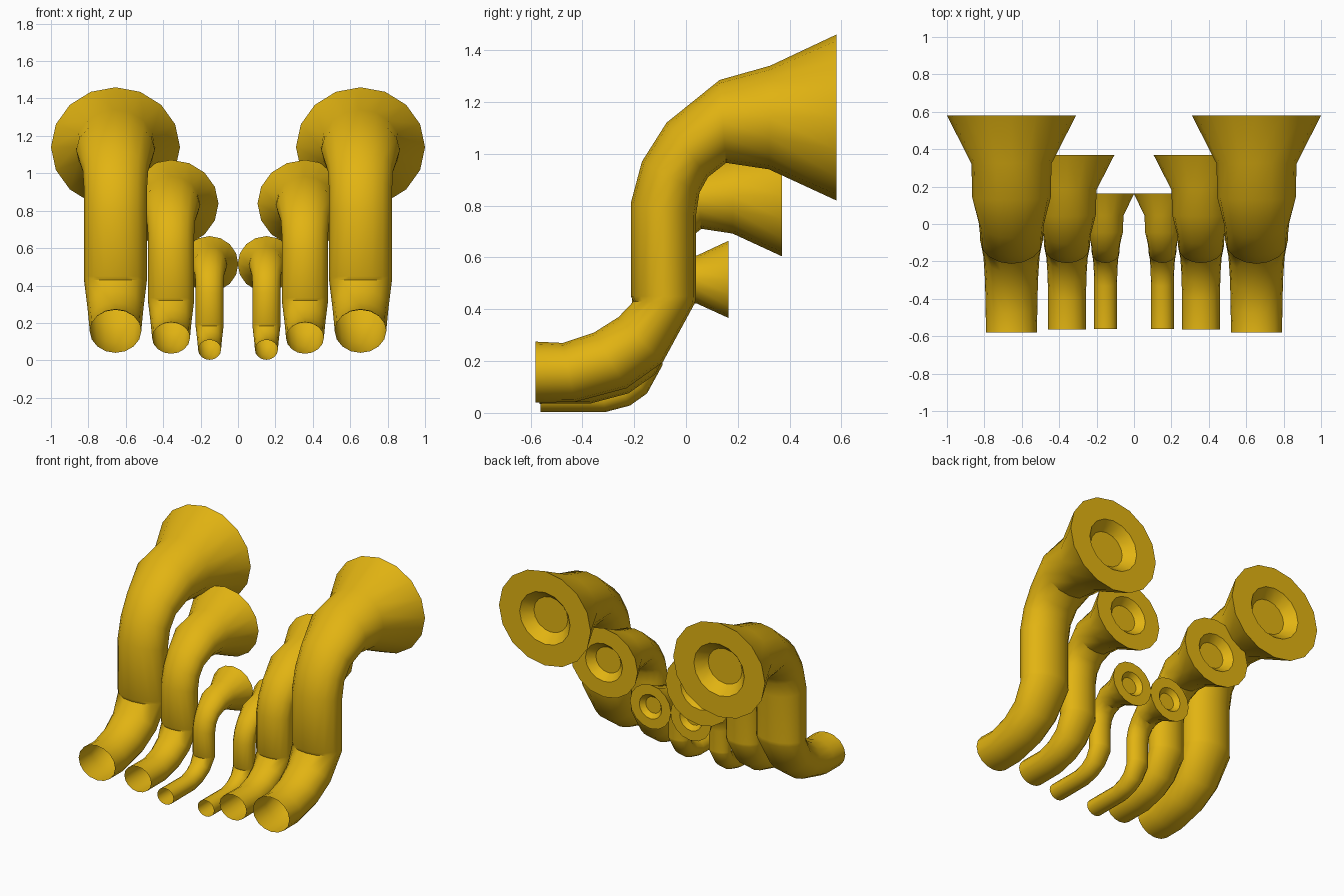
import bpy, bmesh, math
from mathutils import Vector

if "Cube" in bpy.data.objects:
    bpy.data.objects.remove(bpy.data.objects["Cube"])

SIDES = 16
gold = bpy.data.materials.new("golden yellow")
gold.diffuse_color = (0.76, 0.455, 0.006, 1)
gold.use_nodes = True
gold.node_tree.nodes["Principled BSDF"].inputs["Base Color"].default_value = gold.diffuse_color

# Side profile of the largest horn, one row per ring:
# outer edge (y, z), inner edge (y, z), half width in x
RINGS = [
    (-.58, .275, -.58, .04, .137),
    (-.475, .27, -.43, .042, .138),
    (-.355, .31, -.23, .095, .142),
    (-.26, .37, -.09, .195, .150),
    (-.203, .43, .035, .425, .168),
    (-.213, .45, .038, .45, .168),
    (-.213, .81, .038, .76, .168),
    (-.17, .97, .052, .85, .168),
    (-.075, 1.12, .085, .91, .175),
    (.13, 1.285, .155, .965, .210),
    (.325, 1.34, .32, .94, .214),
    (.58, 1.46, .58, .82, .345),
]


def horn(name, cx, sx, y_front, sy, sz, z_off, y_inlet):
    """Scaled copy of the profile, lofted through elliptical rings, mirrored in x."""
    bm = bmesh.new()

    def place(y, z):
        return Vector((cx, y_front + (y + .21) * sy, z * sz + z_off))

    def ring(o, i, w):
        mid, half = (o + i) / 2, (o - i) / 2
        pts = []
        for k in range(SIDES):
            a = 2 * math.pi * k / SIDES
            pts.append(bm.verts.new(mid + half * math.cos(a) + Vector((w * math.sin(a), 0, 0))))
        return pts

    loops = []
    for n, (oy, oz, iy, iz, w) in enumerate(RINGS):
        o, i = place(oy, oz), place(iy, iz)
        if n == 0:                       # all inlets end near the same plane
            o.y = i.y = y_inlet
        loops.append(ring(o, i, w * sx))

    # bell mouth: flat rim, sloped recess and its floor
    for f, depth in ((.55, 0), (.37, .065)):
        o = place(.58 - depth, 1.14 + .32 * f)
        i = place(.58 - depth, 1.14 - .32 * f)
        loops.append(ring(o, i, .345 * f * sx))

    for a, b in zip(loops, loops[1:]):
        for k in range(SIDES):
            j = (k + 1) % SIDES
            bm.faces.new((a[k], b[k], b[j], a[j]))
    bm.faces.new(loops[-1])
    bmesh.ops.recalc_face_normals(bm, faces=bm.faces)
    # the bell floor must look out along +y
    bm.faces.ensure_lookup_table()
    bm.normal_update()
    if bm.faces[-1].normal.y < 0:
        bmesh.ops.reverse_faces(bm, faces=bm.faces)

    me = bpy.data.meshes.new(name)
    bm.to_mesh(me)
    bm.free()
    me.materials.append(gold)
    ob = bpy.data.objects.new(name, me)
    bpy.context.collection.objects.link(ob)
    ob.modifiers.new("mirror", 'MIRROR').use_mirror_merge = False
    bpy.ops.object.select_all(action='DESELECT')
    ob.select_set(True)
    bpy.context.view_layer.objects.active = ob
    bpy.ops.object.shade_smooth_by_angle(angle=math.radians(35))


horn("large_horn_pipes", .655, 1, -.21, 1, 1, 0, -.58)
horn("medium_horn_pipes", .358, .735, -.207, .73, .73, .006, -.565)
horn("small_horn_pipes", .152, .445, -.207, .47, .466, -.016, -.562)
